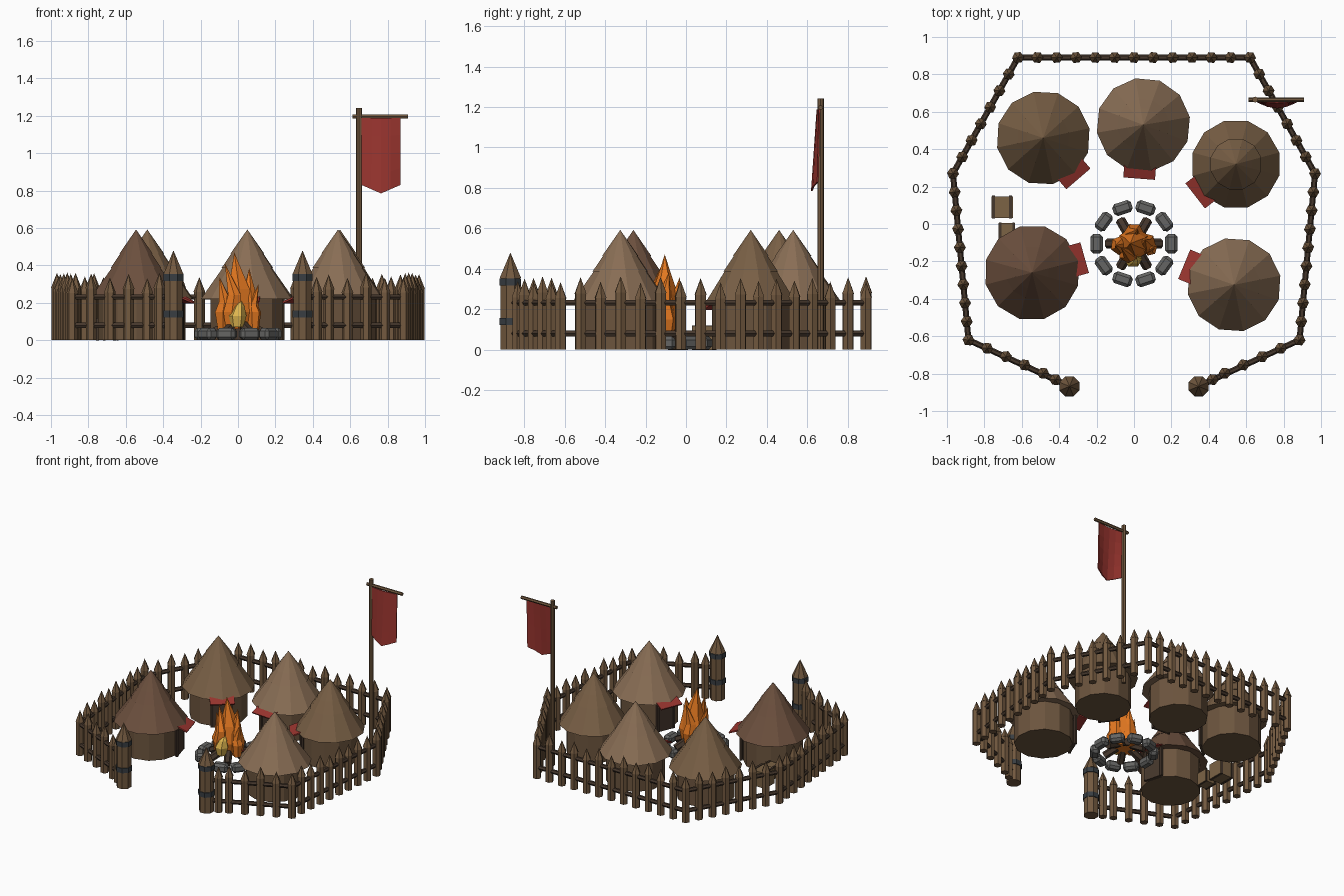
import bpy, bmesh, random
from math import sin, cos, pi, radians, atan2
from mathutils import Vector, Matrix

if "Cube" in bpy.data.objects:
    bpy.data.objects.remove(bpy.data.objects["Cube"])

random.seed(4)

def mat(name, *rgb):
    m = bpy.data.materials.new(name)
    m.diffuse_color = (*rgb, 1)
    m.use_nodes = True
    m.node_tree.nodes["Principled BSDF"].inputs["Base Color"].default_value = m.diffuse_color
    return m

WOOD = mat("stake_wood", .17, .10, .05)
DARK = mat("dark_wood", .06, .038, .025)
WALL = mat("wall_wood", .15, .09, .048)
TAN = mat("thatch_tan", .25, .155, .09)
MID = mat("thatch_brown", .19, .115, .06)
DEEP = mat("thatch_dark", .15, .08, .048)
RED = mat("red_cloth", .32, .035, .028)
IRON = mat("iron", .04, .048, .055)
STONE = mat("stone", .13, .13, .125)
FIRE = mat("flame_orange", .78, .19, .015)
GOLD = mat("flame_yellow", .75, .48, .08)
CRATE = mat("crate_wood", .2, .125, .06)

def finish(bm, name, m):
    bmesh.ops.recalc_face_normals(bm, faces=bm.faces)
    me = bpy.data.meshes.new(name)
    bm.to_mesh(me)
    bm.free()
    ob = bpy.data.objects.new(name, me)
    me.materials.append(m)
    bpy.context.collection.objects.link(ob)
    return ob

def lathe(bm, prof, sides, M=Matrix(), turn=0.0):
    """Closed solid of revolution from (r, z) or (r, z, dx, dy) rings; r = 0 makes a tip."""
    rings = []
    for r, z, *d in prof:
        dx, dy = d or (0, 0)
        n = 1 if r == 0 else sides
        rings.append([bm.verts.new(M @ Vector((dx + r * cos(turn + 2 * pi * i / sides),
                      dy + r * sin(turn + 2 * pi * i / sides), z))) for i in range(n)])
    for a, b in zip(rings, rings[1:]):
        for i in range(sides):
            j = (i + 1) % sides
            vs = [a[i % len(a)], a[j % len(a)], b[j % len(b)], b[i % len(b)]]
            bm.faces.new(list(dict.fromkeys(vs)))
    for end in (rings[0], rings[-1]):
        if len(end) > 1:
            bm.faces.new(end)

def rod(bm, p, q, r, sides=6):
    p, q = Vector(p), Vector(q)
    d = q - p
    M = Matrix.Translation(p) @ d.to_track_quat('Z', 'Y').to_matrix().to_4x4()
    lathe(bm, [(r, 0), (r, d.length)], sides, M)

def box(bm, M, size, bevel=0):
    g = bmesh.ops.create_cube(bm, size=1, matrix=M @ Matrix.Diagonal((*size, 1)))
    if bevel:
        es = list({e for v in g['verts'] for e in v.link_edges})
        bmesh.ops.bevel(bm, geom=es, offset=bevel, segments=1, affect='EDGES')

T = lambda x, y, z=0: Matrix.Translation((x, y, z))

# Palisade: pointed stakes and two rails, from gate corner round to gate corner
path = [(-.34, -.87), (-.885, -.62), (-.968, .27), (-.62, .89),
        (.62, .89), (.968, .27), (.885, -.62), (.34, -.87)]
counts = [0, 9, 7, 12, 7, 9, 0]
spots = []
for (a, b), n in zip(zip(path, path[1:]), counts):
    for i in range(n):
        spots.append(Vector(a).lerp(Vector(b), i / n))
spots.append(Vector(path[6]))
for s in (-1, 1):
    spots += [Vector((s * (.885 - .1 * i), -.62 - .0445 * i)) for i in range(1, 5)]
    spots.append(Vector((s * .42, -.832)))
bm = bmesh.new()
for k, p in enumerate(spots):
    h = .345 + (.012 if k % 2 else -.008) + random.uniform(-.006, .006)
    lathe(bm, [(.029, 0), (.029, h - .08), (.032, h - .08), (0, h)], 6, T(p.x, p.y),
          random.uniform(-.15, .15))
finish(bm, "palisade_stakes", WOOD)
bm = bmesh.new()
for a, b in zip(path, path[1:]):
    for z in (.08, .232):
        rod(bm, (*a, z), (*b, z), .016)
finish(bm, "palisade_rails", DARK)

# Gate posts with iron bands
posts, bands = bmesh.new(), bmesh.new()
for s in (-1, 1):
    M = T(s * .345, -.868)
    lathe(posts, [(.052, 0), (.052, .355), (.057, .355), (0, .48)], 8, M, pi / 8)
    for z in (.14, .335):
        lathe(bands, [(.058, z - .018), (.058, z + .018)], 8, M, pi / 8)
finish(posts, "gate_posts", WOOD)
finish(bands, "gate_post_bands", IRON)

# Huts: round wall, three-tier roof, door and awning facing the fire
fire = Vector((0, -.105))
huts = [(-.485, .46, .252, MID), (.05, .53, .252, TAN), (.545, .32, .24, MID),
        (-.545, -.26, .256, DEEP), (.535, -.325, .252, TAN)]
for k, (x, y, R, roof) in enumerate(huts, 1):
    ang = atan2(fire.y - y, fire.x - x)
    M = T(x, y) @ Matrix.Rotation(ang, 4, 'Z')
    bm = bmesh.new()
    lathe(bm, [(.8 * R, 0), (.8 * R, .25)], 12, M, pi / 12)
    finish(bm, f"hut_wall_{k}", WALL)
    bm = bmesh.new()
    lathe(bm, [(R, .22), (.133, .388), (.14, .386), (.085, .466), (.091, .464), (0, .592)],
          12, M, random.uniform(0, .5))
    finish(bm, f"hut_roof_{k}", roof)
    bm = bmesh.new()
    box(bm, M @ T(.79 * R, 0, .095), (.03, .11, .19))
    for s in (-1, 1):
        rod(bm, M @ Vector((.82 * R, s * .065, 0)), M @ Vector((.82 * R, s * .065, .22)), .012)
    finish(bm, f"hut_door_{k}", DARK)
    bm = bmesh.new()
    box(bm, M @ T(R - .005, 0, .218) @ Matrix.Rotation(radians(22), 4, 'Y'), (.085, .17, .01))
    finish(bm, f"hut_awning_{k}", RED)

# Fire pit: ring of stones, radial logs and flames
F = T(fire.x, fire.y)
bm = bmesh.new()
for i in range(10):
    M = F @ Matrix.Rotation(2 * pi * i / 10, 4, 'Z') @ T(.2, 0, .033)
    box(bm, M, (.066, .105, .064), .016)
finish(bm, "fire_stones", STONE)
bm = bmesh.new()
for i in range(6):
    a = 2 * pi * i / 6
    rod(bm, (fire.x + .145 * cos(a), fire.y + .145 * sin(a), .035),
        (fire.x - .01 * cos(a), fire.y - .01 * sin(a), .11), .027)
finish(bm, "fire_logs", DARK)
bm = bmesh.new()
# base x, base y, radius, tip height, tip lean x, tip lean y
for x, y, r, h, lx, ly in [(0, 0, .09, .47, -.02, 0), (.06, .0, .06, .385, .0, .02),
                           (-.075, -.01, .052, .34, -.025, 0), (.0, .055, .055, .36, .02, .02),
                           (-.03, -.05, .055, .41, -.04, .03), (.085, -.025, .04, .30, .025, 0)]:
    lathe(bm, [(r * .7, .06), (r, .15, 0, 0), (r * .72, .06 + (h - .06) * .52, -lx * .3, -ly * .3),
               (0, h, lx, ly)], 6, F @ T(x, y), random.random())
finish(bm, "flames", FIRE)
bm = bmesh.new()
lathe(bm, [(.035, .07), (.05, .13), (.03, .18, .01, 0), (0, .215, .02, .01)], 6, F @ T(-.005, -.08))
finish(bm, "inner_flame", GOLD)

# Banner pole, crossbar and hanging cloth
bm = bmesh.new()
rod(bm, (.648, .665, 0), (.648, .665, 1.242), .016, 8)
rod(bm, (.612, .665, 1.197), (.908, .665, 1.197), .012)
finish(bm, "banner_pole", WOOD)
bm = bmesh.new()
nx, nz = 4, 4
grid = []
for i in range(nx + 1):
    u = i / nx
    low = .83 - .045 * (1 - abs(2 * u - 1))
    grid.append([bm.verts.new((.662 + .205 * u, .66 - .03 * sin(pi * u) * (.35 + .65 * j / nz)
                 - .008 * j / nz, 1.188 + (low - 1.188) * j / nz)) for j in range(nz + 1)])
for i in range(nx):
    for j in range(nz):
        bm.faces.new((grid[i][j], grid[i][j + 1], grid[i + 1][j + 1], grid[i + 1][j]))
cloth = finish(bm, "banner_cloth", RED)
mod = cloth.modifiers.new("thickness", 'SOLIDIFY')
mod.thickness, mod.offset = .008, 0

# Supply crates with straps
crates, straps = bmesh.new(), bmesh.new()
for x, y, s in [(-.705, .09, .115), (-.68, -.04, .09)]:
    box(crates, T(x, y, s / 2), (s, s, s))
    for d in (-1, 1):
        box(straps, T(x + d * s * .4, y, s / 2 + .001), (s * .14, s + .008, s + .006))
finish(crates, "crates", CRATE)
finish(straps, "crate_straps", DARK)
